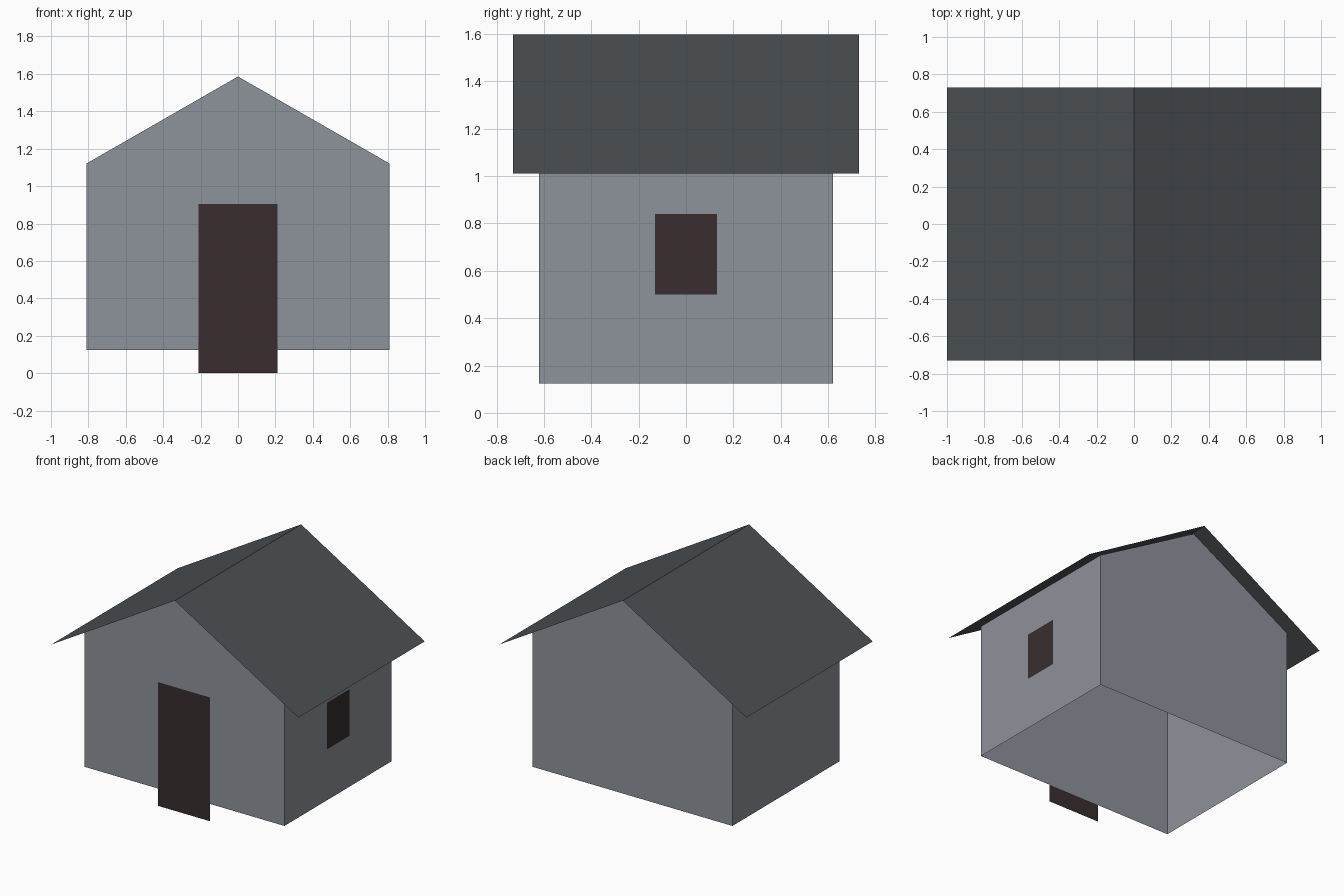
import bpy

cube = bpy.data.objects.get("Cube")
if cube:
    bpy.data.objects.remove(cube, do_unlink=True)


def material(name, rgb):
    mat = bpy.data.materials.new(name)
    mat.use_nodes = True
    colour = (*rgb, 1)
    mat.diffuse_color = colour
    mat.node_tree.nodes["Principled BSDF"].inputs["Base Color"].default_value = colour
    return mat


def part(name, verts, faces, mat):
    mesh = bpy.data.meshes.new(name)
    mesh.from_pydata(verts, [], faces)
    mesh.materials.append(mat)
    obj = bpy.data.objects.new(name, mesh)
    bpy.context.collection.objects.link(obj)
    return obj


wall_grey = material("wall grey", (0.27, 0.287, 0.325))
roof_slate = material("dark slate", (0.072, 0.08, 0.088))
dark_wood = material("dark brown", (0.041, 0.027, 0.028))

HALF_W, HALF_D = 0.81, 0.62
BASE, EAVE, PEAK = 0.125, 1.121, 1.586
ROOF_D, ROOF_EAVE, RIDGE = 0.73, 1.01, 1.598
GAP = 0.003

# Walls: two gables joined by two side walls, open underneath
gable = [(-HALF_W, BASE), (HALF_W, BASE), (HALF_W, EAVE), (0, PEAK), (-HALF_W, EAVE)]
verts = [(x, y, z) for y in (-HALF_D, HALF_D) for x, z in gable]
part("walls", verts,
     [(0, 1, 2, 3, 4), (9, 8, 7, 6, 5), (1, 6, 7, 2), (5, 0, 4, 9)], wall_grey)

# Roof: two thin sheets meeting at the ridge
profile = [(-1, ROOF_EAVE), (0, RIDGE), (1, ROOF_EAVE)]
verts = [(x, y, z) for y in (-ROOF_D, ROOF_D) for x, z in profile]
part("roof", verts, [(0, 1, 4, 3), (1, 2, 5, 4)], roof_slate)

# Door panel on the front, reaching the ground
y = -HALF_D - GAP
part("door", [(-0.21, y, 0), (0.21, y, 0), (0.21, y, 0.905), (-0.21, y, 0.905)],
     [(0, 1, 2, 3)], dark_wood)

# Window panel on the left side wall
x = HALF_W + GAP
part("window", [(x, -0.13, 0.5), (x, 0.13, 0.5), (x, 0.13, 0.84), (x, -0.13, 0.84)],
     [(0, 1, 2, 3)], dark_wood)
